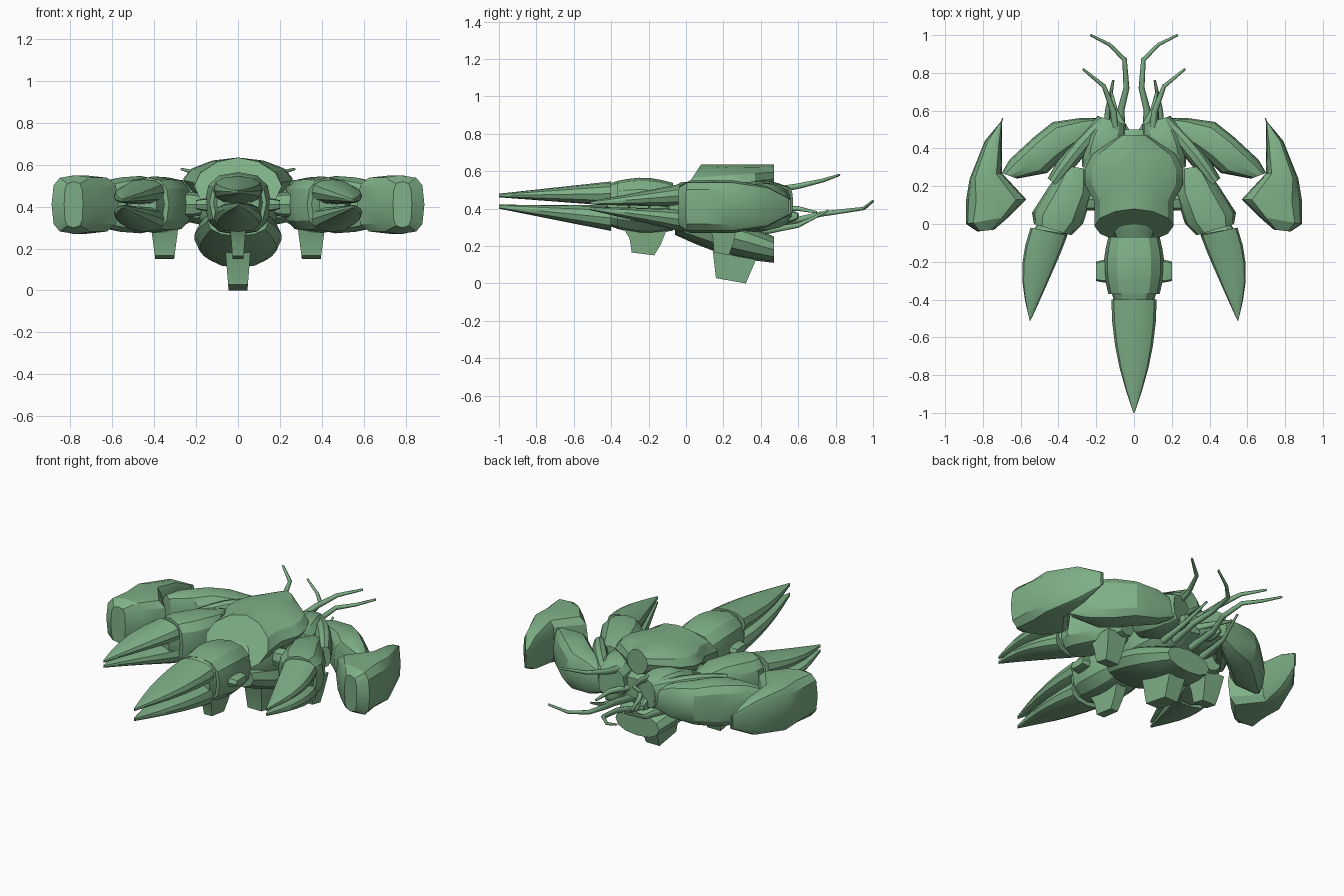
import bpy, bmesh
from math import cos, sin, pi, tau, radians, copysign
from mathutils import Vector

if "Cube" in bpy.data.objects:
    bpy.data.objects.remove(bpy.data.objects["Cube"])

shell_colour = (.21, .43, .24, 1)
shell_green = bpy.data.materials.new("shell_green")
shell_green.use_nodes = True
shell_green.diffuse_color = shell_colour
shell_green.node_tree.nodes["Principled BSDF"].inputs["Base Color"].default_value = shell_colour


# Width and height rules along a part, from its start (t = 0) to its end (t = 1)
def point(t):
    return max(.03, 1 - t * t)


def fade(t):
    return 1 - .85 * t


def cask(t):
    return .85 + .15 * sin(pi * t)


def barrel(t):
    return .7 + .3 * sin(pi * t)


def egg(t):
    return max(.2, sin(pi * t)) ** .6


def finish(name, bm, mirror):
    bmesh.ops.recalc_face_normals(bm, faces=bm.faces)
    mesh = bpy.data.meshes.new(name)
    bm.to_mesh(mesh)
    bm.free()
    mesh.materials.append(shell_green)
    part = bpy.data.objects.new(name, mesh)
    bpy.context.collection.objects.link(part)
    bpy.ops.object.select_all(action='DESELECT')
    part.select_set(True)
    bpy.context.view_layer.objects.active = part
    bpy.ops.object.shade_smooth_by_angle(angle=radians(28))
    if mirror:
        part.modifiers.new("mirror", 'MIRROR')


def bridge(bm, first, second):
    count = len(first)
    for i in range(count):
        j = (i + 1) % count
        bm.faces.new((first[i], first[j], second[j], second[i]))


def loft(name, ribs, mirror=False, power=.8, sides=12):
    """Skin rounded rings; a rib is centre, half-width vector, half height, lean."""
    bm = bmesh.new()
    rings = []
    for centre, half, depth, lean in ribs:
        ring = []
        for i in range(sides):
            across, up = (copysign(abs(f) ** power, f)
                          for f in (sin(tau * i / sides), cos(tau * i / sides)))
            ring.append(bm.verts.new(centre + half * across + Vector((0, lean, depth)) * up))
        rings.append(ring)
    for first, second in zip(rings, rings[1:]):
        bridge(bm, first, second)
    bm.faces.new(rings[0])
    bm.faces.new(rings[-1])
    finish(name, bm, mirror)


def spindle(name, start, end, half, depth, wide, tall, bow=0, steps=5, **options):
    """Loft along a line, optionally bowed sideways, sized by the two rules."""
    start, end = Vector(start), Vector(end)
    side = (end - start).cross(Vector((0, 0, 1))).normalized()
    ribs = []
    for i in range(steps + 1):
        t = i / steps
        centre = start.lerp(end, t) + side * bow * sin(pi * t)
        ribs.append((centre, side * half * wide(t), depth * tall(t), 0))
    loft(name, ribs, **options)


def slab(name, edges, power):
    """Mirrored loft between an outer and an inner plan edge, with half heights."""
    ribs = []
    for outer, inner, depth in edges:
        outer, inner = Vector((*outer, .41)), Vector((*inner, .41))
        ribs.append(((outer + inner) / 2, (inner - outer) / 2, depth, 0))
    loft(name, ribs, mirror=True, power=power)


def foot(name, x, y, low, high, length, half, mirror=False):
    """Stubby foot: one side outline, extruded across x and wider at the top."""
    outline = ((-.9, 1), (-.6, .6), (-.5, .1), (.5, 0), (.8, .4), (1.1, 1))
    bm = bmesh.new()
    sheets = [[bm.verts.new((x + side * half * (1 + v / 2), y + u * length,
                             low + v * (high - low))) for u, v in outline]
              for side in (-1, 1)]
    for sheet in sheets:
        bm.faces.new(sheet)
    bridge(bm, *sheets)
    finish(name, bm, mirror)


def feeler(name, points, thickness=.022):
    """Tapered tube on both sides."""
    for label, side in (("left", 1), ("right", -1)):
        data = bpy.data.curves.new(name, 'CURVE')
        data.dimensions = '3D'
        data.bevel_depth = thickness
        data.bevel_resolution = 1
        data.use_fill_caps = True
        spline = data.splines.new('POLY')
        spline.points.add(len(points) - 1)
        for i, (knot, (x, y, z)) in enumerate(zip(spline.points, points)):
            knot.co = (x * side, y, z, 1)
            knot.radius = 1 - .7 * i / (len(points) - 1)
        data.materials.append(shell_green)
        tube = bpy.data.objects.new(label + "_" + name, data)
        bpy.context.collection.objects.link(tube)


# Carapace: ridged roof, front edge slanting back to the ridge, narrow rear
carapace_plan = ((-.01, .21), (.12, .21), (.21, .26), (.29, .26), (.37, .22), (.47, .07))
loft("carapace", [(Vector((0, y, .5 + y / 8)), Vector((width, 0, 0)),
                   .135 - y / 8, max(0, .08 - y)) for y, width in carapace_plan], power=1.1)

# Body, belly and neck
spindle("inner_body", (0, -.12, .4), (0, .5, .41), .2, .16, egg, egg, steps=7)
spindle("belly_plate", (0, -.06, .33), (0, .47, .18), .21, .1, barrel, barrel, power=.9)
spindle("neck_collar", (0, -.07, .41), (0, -.37, .42), .16, .15, cask, cask)
spindle("neck_joint", (0, -.3, .42), (0, -.42, .42), .12, .13, cask, cask, steps=2)
spindle("neck_pod", (.1, -.25, .41), (.2, -.25, .41), .06, .03, cask, barrel,
        mirror=True, power=.5, sides=8)

# Long split nose
spindle("upper_nose", (0, -.4, .48), (0, -1, .47), .12, .065, point, fade)
spindle("lower_nose", (0, -.4, .35), (0, -1, .41), .115, .07, point, fade)

# Inner claws with split blades
slab("claw_collar", (((.37, .31), (.24, .29), .1), ((.45, .2), (.22, .16), .13),
                     ((.54, .06), (.27, 0), .135), ((.53, 0), (.33, -.06), .13)), .8)
spindle("claw_joint", (.43, .02, .41), (.45, -.1, .41), .09, .1, barrel, barrel,
        mirror=True, steps=2)
spindle("upper_claw_blade", (.45, -.04, .47), (.55, -.51, .43), .1, .06, point, fade,
        bow=-.02, mirror=True)
spindle("lower_claw_blade", (.45, -.04, .34), (.55, -.51, .4), .1, .06, point, fade,
        bow=-.02, mirror=True)
spindle("claw_bridge", (.15, .13, .41), (.32, .13, .41), .06, .06, barrel, barrel,
        mirror=True, sides=8)

# Shoulders and large outer arms
spindle("shoulder", (.12, .55, .43), (.2, .28, .43), .11, .12, barrel, barrel, mirror=True)
spindle("arm_link", (.16, .55, .44), (.43, .22, .44), .05, .09, barrel, barrel,
        bow=-.01, mirror=True)
slab("upper_arm", (((.17, .56), (.15, .54), .05), ((.29, .56), (.23, .46), .1),
                   ((.43, .54), (.33, .38), .12), ((.53, .46), (.4, .33), .137),
                   ((.66, .34), (.46, .27), .13), ((.7, .27), (.62, .24), .1)), .7)
slab("forearm", (((.69, .56), (.7, .56), .04), ((.79, .44), (.7, .42), .11),
                 ((.87, .24), (.7, .27), .14), ((.89, .12), (.57, .13), .14),
                 ((.89, 0), (.66, .04), .14), ((.83, -.04), (.74, -.03), .11)), .6)

# Landing feet
foot("main_foot", 0, .24, 0, .28, .16, .045)
foot("neck_foot", 0, -.23, .15, .3, .12, .025)
foot("side_foot", .35, .19, .15, .32, .08, .045, mirror=True)

# Feelers and mouth parts at the rear
feeler("long_feeler", ((.06, .42, .31), (.07, .6, .34), (.04, .72, .37),
                       (.05, .87, .39), (.13, .95, .4), (.23, 1, .44)))
feeler("upper_feeler", ((.09, .42, .49), (.11, .6, .52), (.16, .73, .55), (.27, .82, .58)))
feeler("short_feeler", ((.14, .42, .28), (.14, .6, .31), (.11, .76, .39)))
feeler("mouth_feeler", ((.04, .48, .4), (.1, .6, .4), (.12, .7, .38)))
spindle("mouth_part", (.08, .46, .36), (.12, .6, .36), .03, .04, egg, egg, mirror=True, sides=8)
